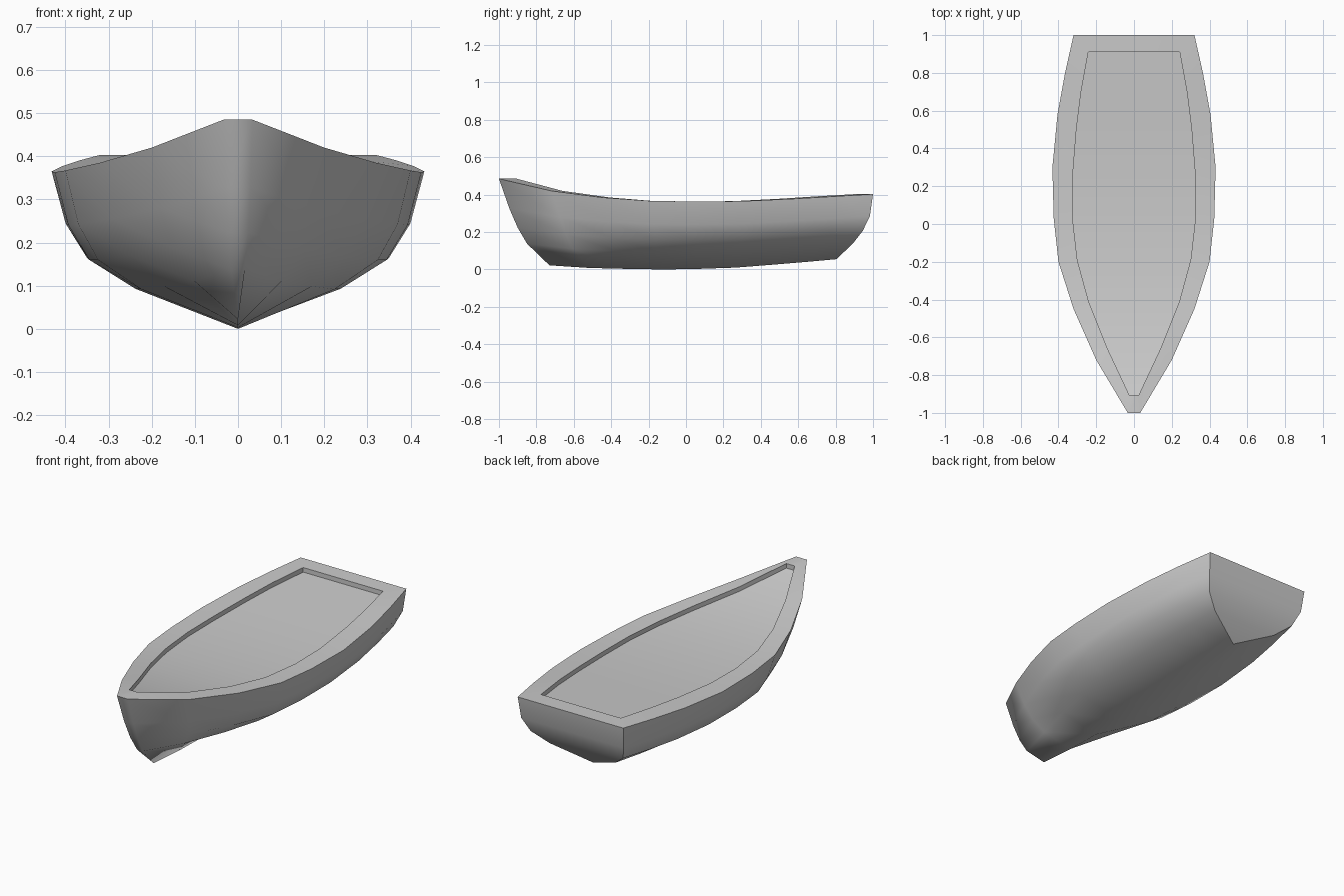
import bpy, bmesh

if "Cube" in bpy.data.objects:
    bpy.data.objects.remove(bpy.data.objects["Cube"])

# Stations from bow to stern: sheer y, half width, sheer z, keel z
STATIONS = [(-1, .033, .485, .022), (-.72, .20, .42, .008), (-.45, .32, .385, .003),
            (-.2, .40, .367, 0), (.03, .425, .363, .003), (.3, .432, .365, .010),
            (.58, .405, .378, .027), (.8, .365, .391, .041), (1, .32, .403, .055)]
# Inner edge of the gunwale: y, half width
INNER = [(-.905, .025), (-.66, .14), (-.41, .24), (-.19, .30), (.03, .325),
         (.25, .325), (.5, .305), (.7, .28), (.91, .242)]
# Rows from sheer to keel: height fraction, raked bow y, raked stern y
ROWS = [(1, -1, 1), (.66, -.945, .983), (.435, -.9, .945), (.25, -.85, .895), (0, -.73, .805)]
# Section fullness at bow, midship and stern
FULL = [(1, .88, .72, .48, 0), (1, .925, .81, .56, 0), (1, .97, .875, .625, 0)]
DECK_DROP = .025


def lerp(a, b, t):
    return a + (b - a) * t


def section(y, w, top, keel):
    """Half cross-section from sheer to keel."""
    t = (y + 1) / 2
    pts = []
    for j, (f, bow, stern) in enumerate(ROWS):
        if t < .4:
            k = lerp(FULL[0][j], FULL[1][j], t / .4)
        else:
            k = lerp(FULL[1][j], FULL[2][j], max(0, (t - .65) / .35))
        pts.append((w * k, lerp(bow, stern, t), lerp(keel, top, f)))
    return pts


bm = bmesh.new()
group = bm.faces.layers.int.new("part_group")


def face(verts, g):
    f = bm.faces.new(verts)
    f.smooth = True
    f[group] = g


def bridge(a, b, g):
    for i in range(len(a) - 1):
        face((a[i], a[i + 1], b[i + 1], b[i]), g)


# Hull skin
rings = []
for s in STATIONS:
    half = section(*s)
    full = half + [(-x, y, z) for x, y, z in reversed(half[:-1])]
    rings.append([bm.verts.new(p) for p in full])
for a, b in zip(rings, rings[1:]):
    bridge(a, b, 0)

# Stem and transom, closed row by row
for ring, g in ((rings[0], 0), (rings[-1], 1)):
    for j in range(3):
        face((ring[j], ring[j + 1], ring[-2 - j], ring[-1 - j]), g)
    face((ring[3], ring[4], ring[5]), g)


# Gunwale rim, inner lip and recessed deck
def loop(drop):
    pts = [(w, y, s[2] - drop) for (y, w), s in zip(INNER, STATIONS)]
    pts += [(-x, y, z) for x, y, z in reversed(pts)]
    return [bm.verts.new(p) for p in pts]


outer = [r[0] for r in rings] + [r[-1] for r in reversed(rings)]
rim, deck = loop(0), loop(DECK_DROP)
bridge(outer + outer[:1], rim + rim[:1], 2)
bridge(rim + rim[:1], deck + deck[:1], 3)
n = len(STATIONS)
bridge(deck[:n], deck[:n - 1:-1], 4)

# Consistent normals, creases where the parts meet
bmesh.ops.recalc_face_normals(bm, faces=bm.faces)
for e in bm.edges:
    e.smooth = len({f[group] for f in e.link_faces}) == 1
    if {f[group] for f in e.link_faces} == {3} and e.calc_face_angle() > .7:
        e.smooth = False

mesh = bpy.data.meshes.new("boat_hull")
bm.to_mesh(mesh)
bm.free()
bpy.context.collection.objects.link(bpy.data.objects.new("boat_hull", mesh))
